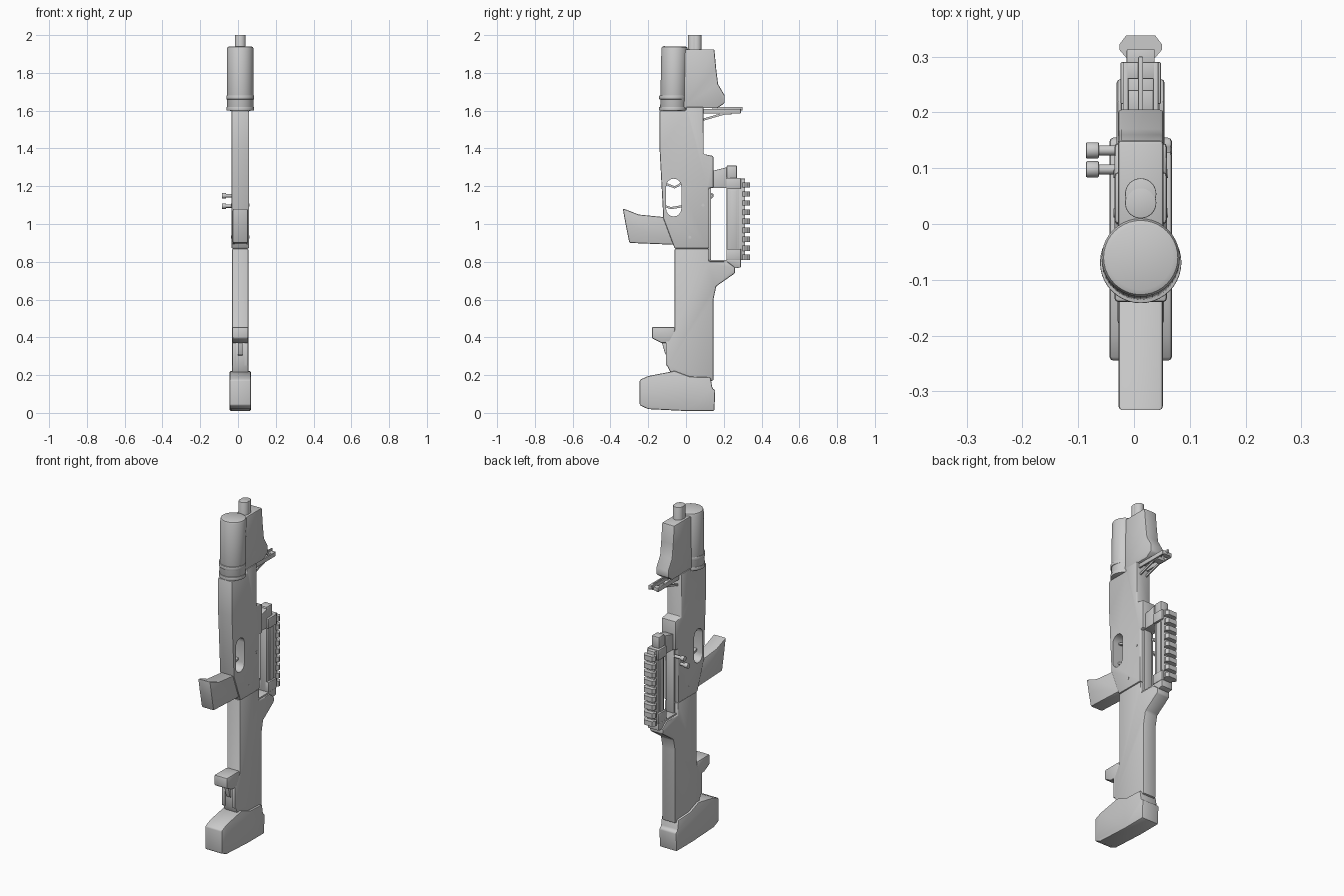
import bpy, bmesh, math
from mathutils import Matrix, Vector

if "Cube" in bpy.data.objects:
    bpy.data.objects.remove(bpy.data.objects["Cube"])

grey = bpy.data.materials.new("plain_grey")
grey.use_nodes = True
colour = (.6, .6, .6, 1)
grey.diffuse_color = colour
grey.node_tree.nodes["Principled BSDF"].inputs["Base Color"].default_value = colour

# Shared lines of the model
middle = .012        # centre of the body in x
nose = -.14          # front face of the receiver
chest = -.06         # front face of the lower housing
spine = .145         # rear face of the lower housing
neck = .12           # rear face of the receiver behind the handle
seam = .87           # height where receiver and housing meet
shoulder = 1.6       # height where tube and handguard begin
rail_low, rail_high = .81, 1.24
handle_front, handle_back = .215, .29
soft, crisp = .007, .002    # bevel sizes


def apply_modifier(ob, kind, **settings):
    mod = ob.modifiers.new(kind.title(), kind)
    for key, value in settings.items():
        setattr(mod, key, value)
    bpy.ops.object.modifier_apply(modifier=mod.name)


def finish(name, bm, bevel, cutter=None):
    """Turn a bmesh into a shaded object, with optional bevel and cut."""
    bmesh.ops.recalc_face_normals(bm, faces=bm.faces[:])
    mesh = bpy.data.meshes.new(name)
    bm.to_mesh(mesh)
    bm.free()
    mesh.materials.append(grey)
    ob = bpy.data.objects.new(name, mesh)
    bpy.context.scene.collection.objects.link(ob)
    bpy.ops.object.select_all(action='DESELECT')
    ob.select_set(True)
    bpy.context.view_layer.objects.active = ob
    if bevel:
        apply_modifier(ob, 'BEVEL', width=bevel, segments=2, limit_method='ANGLE',
                       angle_limit=math.radians(35))
    if cutter:
        apply_modifier(ob, 'BOOLEAN', operation='DIFFERENCE', solver='EXACT', object=cutter)
        bpy.data.objects.remove(cutter)
    bpy.ops.object.shade_smooth_by_angle(angle=math.radians(35))
    return ob


def loft(name, lower, upper, bevel, cutter=None):
    """Join two matching outlines of points into a closed solid."""
    bm = bmesh.new()
    rings = [[bm.verts.new(point) for point in outline] for outline in (lower, upper)]
    for ring in rings:
        bm.faces.new(ring)
    for i in range(len(lower)):
        bm.faces.new((rings[0][i - 1], rings[0][i], rings[1][i], rings[1][i - 1]))
    return finish(name, bm, bevel, cutter)


def prism(name, outline, width, bevel=crisp, x=middle, cutter=None):
    """Extrude a (y, z) outline across x."""
    sides = [[(x + half, y, z) for y, z in outline] for half in (-width / 2, width / 2)]
    return loft(name, *sides, bevel, cutter)


def box(name, front, back, low, high, width, bevel=crisp, x=middle):
    return prism(name, [(front, low), (back, low), (back, high), (front, high)], width, bevel, x)


def rod(name, start, end, radius, bevel=0):
    """Cylinder between two points."""
    start, end = Vector(start), Vector(end)
    axis = end - start
    turn = axis.to_track_quat('Z', 'Y').to_matrix().to_4x4()
    bm = bmesh.new()
    bmesh.ops.create_cone(bm, cap_ends=True, segments=40, radius1=radius, radius2=radius,
                          depth=axis.length, matrix=Matrix.Translation((start + end) / 2) @ turn)
    return finish(name, bm, bevel)


def slot(centre, radius, low, high, steps=8):
    """Outline of an upright slot with rounded ends."""
    points = []
    for end, start in ((high - radius, 0), (low + radius, math.pi)):
        for i in range(steps + 1):
            angle = start + math.pi * i / steps
            points.append((centre + radius * math.cos(angle), end + radius * math.sin(angle)))
    return points


def ribbon(name, path, thickness, width, x=middle):
    """Thin strip that follows a (y, z) path."""
    underside = [(y, z - thickness) for y, z in reversed(path)]
    return prism(name, path + underside, width, 0, x)


# Receiver with the trigger opening
opening = prism("opening_cutter", slot(-.065, .04, 1.04, rail_high), .4, 0)
opening.hide_render = True
prism("receiver", [(nose, shoulder), (nose, 1.4), (-.12, 1.03), (chest, seam), (neck, seam),
                   (neck, 1.19), (spine, 1.19), (spine, 1.36), (.093, 1.37),
                   (.093, shoulder + .02), (0, shoulder + .02), (0, shoulder)],
      .094, soft, cutter=opening)
ribbon("trigger", [(-.11, 1.22), (-.06, 1.2), (-.04, 1.21), (-.02, 1.23)], .012, .02)
ribbon("trigger_stop", [(-.11, 1.1), (-.08, 1.09), (-.02, 1.1)], .012, .02)

# Forward grip block
prism("magazine_grip", [(-.335, 1.083), (-.25, 1.05), (-.1, 1.035), (chest, .89), (-.3, .9),
                        (-.32, 1)], .08, soft)

# Lower housing with the raised shoulder
prism("lower_housing", [(chest, seam), (neck, seam), (neck, .8), (.22, .8), (.26, .77),
                        (.26, .74), (.16, .67), (spine, .6), (spine, .17), (chest, .17),
                        (-.1, .25), (-.1, .37), (chest, .44)], .086, soft)

# Front catch and its lever
prism("front_catch", [(-.18, .455), (chest, .455), (chest, .37), (-.13, .37), (-.18, .395)],
      .084, soft)
prism("catch_lever", [(-.13, .38), (-.09, .38), (-.09, .3), (-.11, .31)], .026)
for side in (-1, 1):
    box("catch_cheek", -.107, chest, .25, .38, .02, x=middle + side * .032)

# Butt
prism("butt_pad", [(-.245, .175), (-.2, .195), (chest, .222), (.02, .192), (.13, .188),
                   (.14, .13), (.155, .12), (.15, .01), (0, .01), (-.2, .02), (-.245, .04)],
      .112, soft)

# Large tube at the muzzle end, with its collars
rod("large_tube", (middle, -.067, shoulder), (middle, -.06, 1.94), .07, .012)
for low, height in ((shoulder, .02), (shoulder + .06, .02)):
    rod("tube_collar", (middle, -.069, low), (middle, -.069, low + height), .073, crisp)

# Handguard and barrel
prism("handguard", [(-.02, 1.925), (.15, 1.925), (.16, 1.82), (.17, 1.74), (.205, 1.68),
                    (.205, 1.64), (.165, 1.613), (-.02, 1.613)], .082, soft)
for name, y in (("barrel", .038), ("gas_tube", .054)):
    rod(name, (middle, y, shoulder), (middle, y, 2), .028, crisp)

# Folded sight behind the handguard
for side in (-1, 1):
    box("sight_arm", .09, handle_back, shoulder - .015, shoulder + .01, .01,
        x=middle + side * .027)
    ribbon("sight_strut", [(.09, .955 * shoulder + .03), (.2, shoulder - .01)], .012, .008,
           middle + side * .02)
box("sight_bridge", .2, .24, shoulder - .02, shoulder, .05)
box("sight_tip", .26, handle_back, shoulder - .01, shoulder + .01, .05)
box("sight_post", .14, .3, shoulder, shoulder + .02, .009)

# Carry handle: bar, clamps and links to the body
box("handle_bar", handle_front, handle_back - .005, rail_low, rail_high, .048, soft)
for side in (-1, 1):
    box("handle_strip", .235, .27, seam, 1.18, .01, x=middle + side * .026)
for name, low in (("lower_clamp", rail_low), ("upper_clamp", rail_high - .055)):
    box(name, handle_front, handle_back, low, low + .058, .072)
prism("handle_foot", [(neck, rail_low), (handle_back, rail_low), (handle_back, .77), (.25, .765),
                      (.2, .8), (neck, .8)], .07)
prism("handle_link", [(.135, 1.28), (handle_front, 1.3), (handle_front, 1.19), (neck, 1.19)],
      .056)
box("handle_cap", handle_front, .27, rail_high, 1.31, .05, soft)
box("mount_plate", neck - .01, neck + .012, rail_low, 1.19, .05)

# Toothed rail along the handle
box("rail_base", handle_back - .01, handle_back + .023, rail_low, rail_high, .05)
teeth = 9
pitch = (rail_high - rail_low) / teeth
half_head = [(.026, .298), (.038, .312), (.038, .322), (.026, .338)]
head = half_head + [(-x, y) for x, y in reversed(half_head)]
for i in range(teeth):
    low = rail_low + i * pitch
    loft("rail_tooth", *[[(middle + x, y, z) for x, y in head] for z in (low, low + pitch * .6)], 0)

# Two side knobs on stems
for y, z in ((.132, 1.15), (.098, 1.095)):
    rod("knob_stem", (-.02, y, z), (-.07, y, z), .009)
    rod("side_knob", (-.063, y, z), (-.086, y, z), .0145, crisp)

# Small pins through the receiver
for y, z in ((.09, 1.1), (.02, .93)):
    rod("receiver_pin", (middle - .049, y, z), (middle + .049, y, z), .008)
